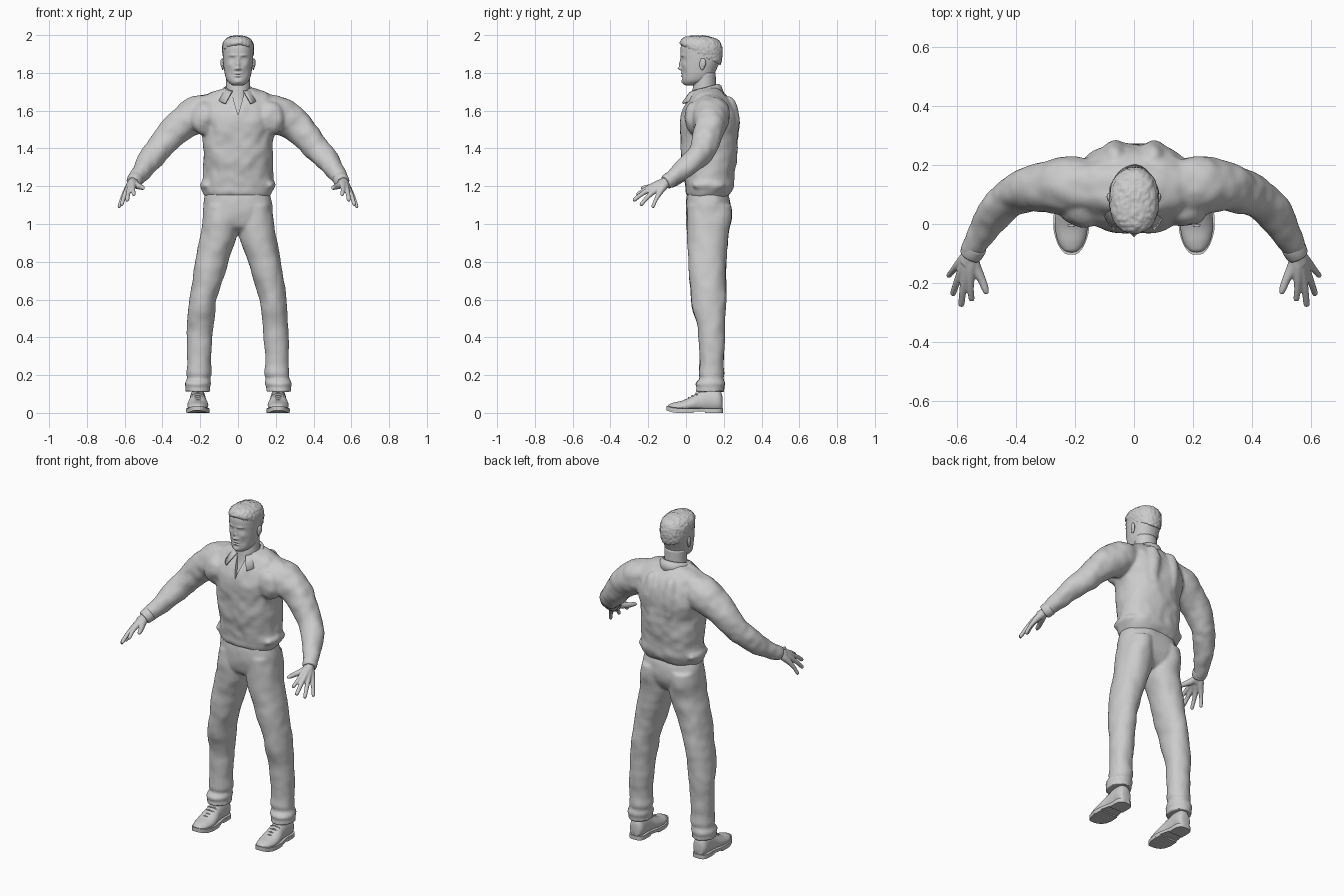
import bpy, bmesh, math
from mathutils import Vector


def spline(rows, n=5):
    """Catmull-Rom subdivision of a list of equal-length tuples."""
    out = []
    for i in range(len(rows) - 1):
        a, b, c, d = (rows[max(i - 1, 0)], rows[i], rows[i + 1], rows[min(i + 2, len(rows) - 1)])
        for k in range(n):
            t = k / n
            out.append([0.5 * (2 * q + (r - p) * t + (2 * p - 5 * q + 4 * r - s) * t * t
                               + (3 * q - p - 3 * r + s) * t ** 3) for p, q, r, s in zip(a, b, c, d)])
    return out + [list(rows[-1])]


def loft(bm, rings):
    vs = [[bm.verts.new(p) for p in ring] for ring in rings]
    n = len(vs[0])
    for a, b in zip(vs, vs[1:]):
        for i in range(n):
            bm.faces.new((a[i], a[(i + 1) % n], b[(i + 1) % n], b[i]))
    bm.faces.new(vs[0])
    bm.faces.new(vs[-1])


def power_circle(n, p):
    for i in range(n):
        c, s = math.cos(2 * math.pi * i / n), math.sin(2 * math.pi * i / n)
        yield math.copysign(abs(c) ** (2 / p), c), math.copysign(abs(s) ** (2 / p), s)


def stack(bm, rows, side=1, n=40, p=2.3, sub=5):
    """Horizontal sections: z, centre x, half width, front y, back y, tilt."""
    rings = []
    for z, cx, rx, y0, y1, tilt in spline([tuple(r) + (0,) * (6 - len(r)) for r in rows], sub):
        ring = []
        for c, s in power_circle(n, p):
            y = (y0 + y1) / 2 + s * (y1 - y0) / 2
            ring.append((side * (cx + rx * c), y, z + tilt * (y - 0.08)))
        rings.append(ring)
    loft(bm, rings)


def tube(bm, rows, side=1, n=20, sub=5):
    """Round limb along a path of x, y, z, radius."""
    pts = spline(rows, sub)
    cs = [Vector((side * p[0], p[1], p[2])) for p in pts]
    rings, prev, u = [], None, None
    for i, c in enumerate(cs):
        t = (cs[min(i + 1, len(cs) - 1)] - cs[max(i - 1, 0)]).normalized()
        u = t.orthogonal().normalized() if prev is None else prev.rotation_difference(t) @ u
        prev, v = t, t.cross(u)
        rings.append([c + pts[i][3] * (u * math.cos(a) + v * math.sin(a))
                      for a in (2 * math.pi * k / n for k in range(n))])
    loft(bm, rings)


def ball(bm, loc, size, side=1):
    r = bmesh.ops.create_uvsphere(bm, u_segments=24, v_segments=14, radius=1)
    for v in r["verts"]:
        v.co = Vector((side * (loc[0] + v.co.x * size[0]), loc[1] + v.co.y * size[1], loc[2] + v.co.z * size[2]))


def finish(name, bm, voxel=0, relax=0, folds=None, mirror=False, smooth=True):
    bmesh.ops.recalc_face_normals(bm, faces=bm.faces[:])
    me = bpy.data.meshes.new(name)
    bm.to_mesh(me)
    bm.free()
    for f in me.polygons:
        f.use_smooth = smooth
    ob = bpy.data.objects.new(name, me)
    bpy.context.collection.objects.link(ob)
    if voxel:
        m = ob.modifiers.new("fuse", "REMESH")
        m.mode, m.voxel_size, m.use_smooth_shade = "VOXEL", voxel, True
    if relax:
        m = ob.modifiers.new("relax", "SMOOTH")
        m.factor, m.iterations = 0.5, relax
    if folds:
        tex = bpy.data.textures.new(name + "_folds", "CLOUDS")
        tex.noise_scale, tex.noise_depth = folds[0], 1
        m = ob.modifiers.new("folds", "DISPLACE")
        m.texture, m.strength, m.mid_level, m.texture_coords = tex, folds[1], 0.5, "LOCAL"
    if mirror:
        ob.modifiers.new("mirror", "MIRROR")
    return ob


# Shirt: torso and sleeves fused into one cloth surface
bm = bmesh.new()
stack(bm, [(1.14, 0, .165, .01, .22), (1.165, 0, .182, -.002, .238), (1.20, 0, .194, -.003, .253),
           (1.25, 0, .184, -.01, .255), (1.36, 0, .184, -.025, .266), (1.46, 0, .19, -.032, .272),
           (1.55, 0, .21, -.032, .272), (1.62, 0, .215, -.008, .25), (1.67, 0, .19, .025, .222),
           (1.70, 0, .135, .04, .193), (1.72, 0, .08, .055, .17)], n=56)
for s in (1, -1):
    tube(bm, [(.06, .125, 1.615, .085), (.14, .128, 1.598, .093), (.22, .13, 1.575, .099), (.32, .125, 1.507, .084),
              (.42, .092, 1.398, .068), (.487, .018, 1.312, .058), (.53, -.055, 1.255, .046), (.552, -.1, 1.225, .038)], s, 28)
    ball(bm, (.065, .22, 1.53), (.05, .062, .15), s)      # shoulder blade fold
    ball(bm, (.165, .12, 1.205), (.035, .09, .03), s)     # bunched hem
    ball(bm, (.17, .05, 1.56), (.08, .06, .09), s)        # front of the shoulder
shirt = finish("shirt", bm, .008, 10, (.1, .018))

# Neck opening cut into the shirt
bm = bmesh.new()
loft(bm, [[(-.04, y, 1.72), (.04, y, 1.72), (0, y, 1.575)] for y in (-.12, .05)])
cutter = finish("neck_opening_cutter", bm, smooth=False)
cutter.hide_render = True
cutter.hide_set(True)
m = shirt.modifiers.new("opening", "BOOLEAN")
m.object, m.operation, m.solver = cutter, "DIFFERENCE", "EXACT"

# Collar: folded band with pointed ends
bm = bmesh.new()
cols = []
for i in range(41):
    k = i / 40
    col = []
    for rx, ry, cy, zb, zf, t0 in ((.068, .07, .098, 1.738, 1.70, .45), (.08, .087, .096, 1.73, 1.69, .48),
                                   (.106, .122, .076, 1.69, 1.632, .68)):
        t = t0 + (2 * math.pi - 2 * t0) * k
        f = (1 + math.cos(t)) / 2
        col.append(bm.verts.new((rx * math.sin(t), cy - ry * math.cos(t), zb + (zf - zb) * f)))
    cols.append(col)
for a, b in zip(cols, cols[1:]):
    for j in range(2):
        bm.faces.new((a[j], a[j + 1], b[j + 1], b[j]))
collar = finish("collar", bm)
m = collar.modifiers.new("thickness", "SOLIDIFY")
m.thickness, m.offset = .009, 0

# Sleeve cuffs
bm = bmesh.new()
tube(bm, [(.538, -.073, 1.242, .041), (.548, -.092, 1.23, .041), (.556, -.108, 1.22, .038)], n=28)
finish("sleeve_cuffs", bm, .005, 2, mirror=True)

# Trousers: hips and legs fused
bm = bmesh.new()
stack(bm, [(1.18, 0, .165, .012, .215), (1.12, 0, .182, .002, .235), (1.04, 0, .187, .003, .235),
           (.985, 0, .17, .02, .21), (.955, 0, .1, .06, .17)], n=56)
for s in (1, -1):
    stack(bm, [(1.10, .095, .085, .01, .238), (1.03, .097, .092, .004, .240), (.95, .1, .098, .005, .226), (.8, .14, .088, .015, .215),
               (.7, .163, .08, .02, .212), (.6, .185, .072, .028, .212), (.54, .192, .072, .035, .21), (.46, .2, .068, .062, .208),
               (.36, .204, .066, .07, .204), (.26, .208, .063, .072, .2), (.205, .208, .067, .066, .203),
               (.185, .21, .062, .072, .198), (.155, .214, .071, .05, .206), (.135, .215, .066, .058, .2),
               (.112, .215, .069, .052, .203)], s, p=2.1)
finish("trousers", bm, .008, 5, (.11, .012))

# Head: lofted skull with the face raised and sunk by soft bumps
bm = bmesh.new()
stack(bm, [(1.733, 0, .022, 0, .045), (1.742, 0, .04, -.013, .075), (1.76, 0, .058, -.02, .12), (1.79, 0, .069, -.022, .148),
           (1.82, 0, .074, -.024, .162), (1.86, 0, .079, -.025, .18), (1.90, 0, .081, -.029, .188),
           (1.94, 0, .08, -.027, .188), (1.97, 0, .066, -.01, .165), (1.985, 0, .04, .02, .13)], n=96, sub=9, p=2.2)
bumps = [(0, 1.824, .010, .009, -.020), (0, 1.845, .009, .013, -.013), (0, 1.868, .008, .012, -.007),   # nose
         (.013, 1.820, .006, .006, -.007), (.031, 1.874, .015, .010, .009), (.031, 1.873, .010, .005, -.006),
         (.03, 1.893, .018, .006, -.005), (.045, 1.842, .014, .014, -.004), (.04, 1.80, .014, .02, .004),
         (0, 1.798, .017, .004, -.006), (0, 1.784, .014, .0045, -.006), (0, 1.791, .02, .002, .004),
         (0, 1.773, .016, .005, .004), (0, 1.752, .016, .01, -.006)]
for v in bm.verts:
    x, z = v.co.x, v.co.z
    if v.co.y < .06:
        for bx, bz, rx, rz, dy in bumps:
            for sx in {bx, -bx}:
                v.co.y += dy * math.exp(-((x - sx) / rx) ** 2 - ((z - bz) / rz) ** 2)
finish("head", bm)

# Neck and upper chest skin
bm = bmesh.new()
stack(bm, [(1.50, 0, .09, -.005, .19), (1.57, 0, .085, -.012, .19), (1.62, 0, .075, .01, .18), (1.66, 0, .068, .026, .168),
           (1.72, 0, .064, .036, .16), (1.80, 0, .064, .045, .157)], p=2)
finish("neck", bm)

# Ears
bm = bmesh.new()
ball(bm, (.081, .086, 1.846), (.008, .015, .032))
ball(bm, (.085, .092, 1.853), (.008, .014, .025))
finish("ears", bm, .003, 2, mirror=True)

# Short hair
bm = bmesh.new()
stack(bm, [(1.893, 0, .080, -.027, .182, -.5), (1.915, 0, .084, -.032, .191, -.35), (1.942, 0, .084, -.033, .193, -.14),
           (1.97, 0, .074, -.03, .176), (1.988, 0, .052, -.01, .14), (1.997, 0, .022, .03, .1)], n=80, sub=8, p=2.2)
finish("hair", bm, .005, 1, (.014, .008))

# Hands: every finger starts at the wrist so that the palm forms by itself
bm = bmesh.new()
wrist = Vector((.553, -.10, 1.225))
for tip, r in (((.552, -.262, 1.155), .0115), ((.588, -.28, 1.125), .012),
               ((.618, -.242, 1.10), .0115), ((.632, -.178, 1.088), .0105)):
    d = Vector(tip) - wrist
    path = [(0, 0, .022), (.25, .006, .021), (.5, .01, .0155), (.75, .008, r), (.95, 0, r * .9), (1, 0, r * .6)]
    tube(bm, [tuple(wrist + d * k + Vector((.4, 0, 1)) * up) + (w,) for k, up, w in path], n=14)
tube(bm, [(.55, -.11, 1.22, .02), (.537, -.15, 1.205, .019), (.517, -.19, 1.197, .0145), (.505, -.222, 1.192, .012),
          (.5, -.238, 1.19, .007)], n=14)
tube(bm, [(.535, -.068, 1.245, .027), (.55, -.1, 1.225, .028), (.568, -.135, 1.205, .026)], n=16)
finish("hands", bm, .004, 3, mirror=True)

# Shoe uppers: upright sections running from toe to heel
bm = bmesh.new()
rings = []
for y, w, h, b in spline([(-.097, .012, .034, .018), (-.088, .028, .046, .014), (-.06, .045, .056, .01), (-.015, .055, .066, .01),
                          (.03, .054, .088, .01), (.07, .046, .112, .01), (.12, .043, .132, .01), (.165, .043, .128, .01),
                          (.186, .033, .108, .014), (.192, .018, .09, .02)]):
    rings.append([(.213 + w * c * (1 - .22 * max(s, 0)), y, (h + b) / 2 + s * (h - b) / 2)
                  for c, s in power_circle(32, 2.5)])
loft(bm, rings)
finish("shoe_uppers", bm, mirror=True)

# Soles and heels from one half outline
outline = [(-.104, .012), (-.096, .027), (-.07, .045), (-.02, .060), (.04, .059), (.1, .047), (.16, .047), (.187, .035), (.195, .015)]


def slab(bm, pts, z0, z1):
    pts = spline([(w, y) for y, w in pts], 4)
    ring = [(.213 + w, y) for w, y in pts] + [(.213 - w, y) for w, y in reversed(pts)]
    loft(bm, [[(x, y, z + .012 * max(0, (-.04 - y) / .06) ** 2) for x, y in ring] for z in (z0, z1)])


for name, part, z0, z1 in (("soles", outline, .007, .024), ("heels", outline[5:], 0, .02), ("fore_soles", outline[:5], 0, .015)):
    bm = bmesh.new()
    slab(bm, part, z0, z1)
    finish(name, bm, smooth=False, mirror=True)

# Laces across the instep
bm = bmesh.new()
for y, z in ((-.005, .070), (.014, .080), (.033, .092), (.052, .104)):
    tube(bm, [(.213 - .03, y + .006, z - .010, .004), (.213, y, z, .004), (.213 + .03, y + .006, z - .010, .004)], n=8)
finish("laces", bm, mirror=True)
